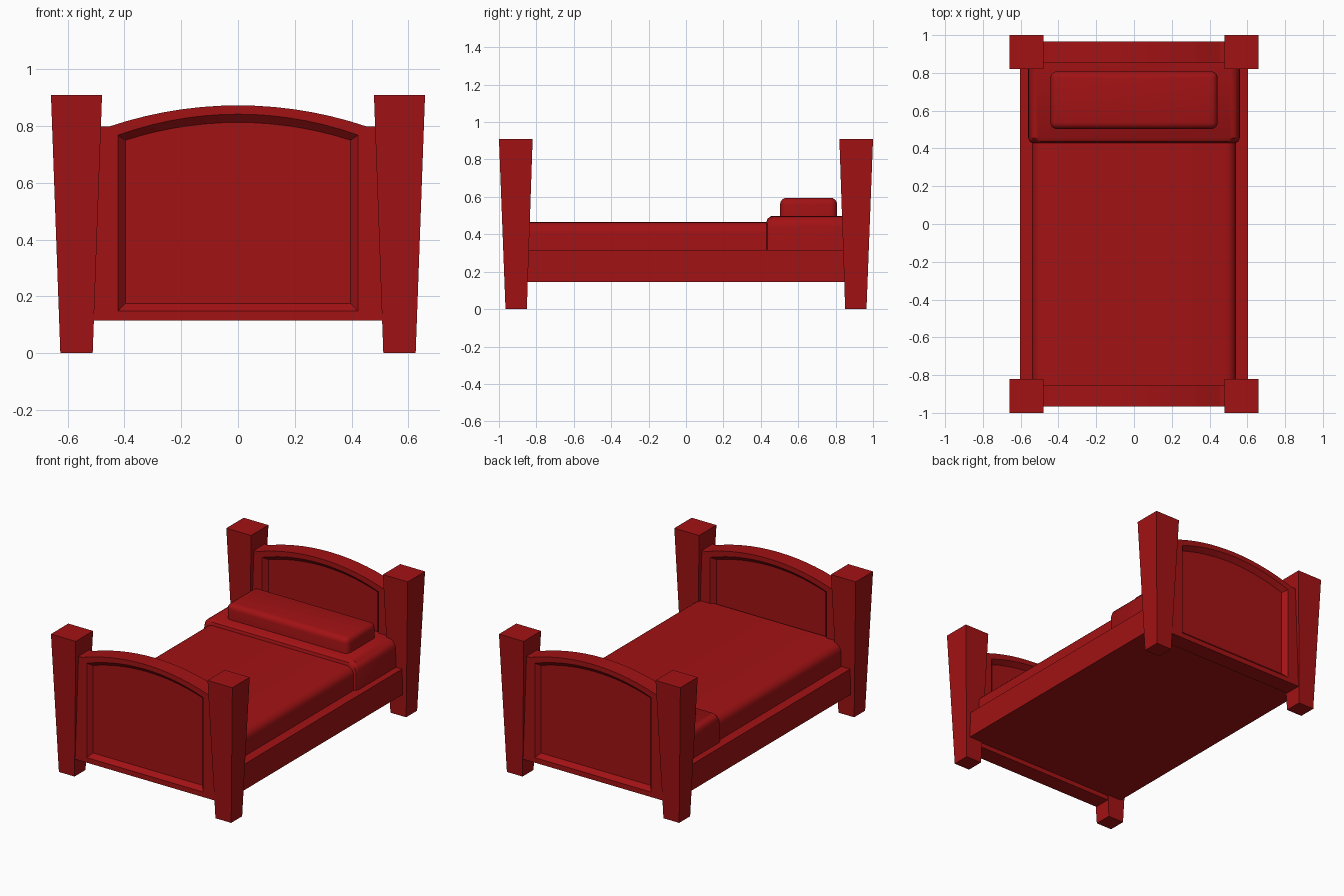
import bpy, bmesh, math

if "Cube" in bpy.data.objects:
    bpy.data.objects.remove(bpy.data.objects["Cube"])

red = bpy.data.materials.new("red")
red.diffuse_color = (0.36, 0.006, 0.007, 1)
red.use_nodes = True
red.node_tree.nodes["Principled BSDF"].inputs["Base Color"].default_value = red.diffuse_color


def finish(name, bm, smooth=False):
    bmesh.ops.recalc_face_normals(bm, faces=bm.faces)
    me = bpy.data.meshes.new(name)
    bm.to_mesh(me)
    bm.free()
    ob = bpy.data.objects.new(name, me)
    bpy.context.collection.objects.link(ob)
    me.materials.append(red)
    if smooth:
        bpy.ops.object.select_all(action='DESELECT')
        ob.select_set(True)
        bpy.context.view_layer.objects.active = ob
        bpy.ops.object.shade_smooth_by_angle(angle=math.radians(35))
    return ob


def loft(name, rings, smooth=False):
    """Bridge rings of equal vertex count and cap both ends."""
    bm = bmesh.new()
    loops = [[bm.verts.new(p) for p in ring] for ring in rings]
    n = len(loops[0])
    for a, b in zip(loops, loops[1:]):
        for i in range(n):
            j = (i + 1) % n
            bm.faces.new((a[i], a[j], b[j], b[i]))
    bm.faces.new(loops[0])
    bm.faces.new(loops[-1])
    return finish(name, bm, smooth)


def box(name, lo, hi):
    rect = [(lo[0], lo[1]), (hi[0], lo[1]), (hi[0], hi[1]), (lo[0], hi[1])]
    return loft(name, [[(x, y, z) for x, y in rect] for z in (lo[2], hi[2])])


# Tapered corner posts
def post_ring(cx, cy, h, z):
    return [(cx + h * a, cy + h * b, z) for a, b in ((-1, -1), (1, -1), (1, 1), (-1, 1))]


for sx, side in ((-1, "left"), (1, "right")):
    for sy, end in ((-1, "front"), (1, "back")):
        loft(f"{end}_{side}_post", [post_ring(sx * 0.569, sy * 0.908, 0.057, 0),
                                    post_ring(sx * 0.569, sy * 0.91, 0.09, 0.91)])


# Arched boards with a bevelled recessed panel on both faces
def board_ring(y, side, bottom, shoulder, half, spring, crown, n=14):
    s = crown - spring
    r = (half * half + s * s) / (2 * s)
    arch = []
    for i in range(n + 1):
        x = half * (1 - 2 * i / n)
        arch.append((x, y, crown - r + math.sqrt(r * r - x * x)))
    return [(-side, y, bottom), (side, y, bottom), (side, y, shoulder)] + arch + [(-side, y, shoulder)]


outer = (0.525, 0.115, 0.798, 0.455, 0.798, 0.873)
rim = (0.423, 0.148, 0.5, 0.423, 0.768, 0.842)
panel = (0.397, 0.175, 0.5, 0.397, 0.75, 0.813)
for name, cy in (("footboard", -0.91), ("headboard", 0.91)):
    steps = ((-0.027, panel), (-0.055, rim), (-0.055, outer),
             (0.055, outer), (0.055, rim), (0.027, panel))
    loft(name, [board_ring(cy + dy, *shape) for dy, shape in steps])

# Bed base with side rails
box("bed_base", (-0.604, -0.88, 0.145), (0.604, 0.88, 0.315))


# Mattress and turned-down cover, rounded along the long edges
def cover_ring(y, w, top, r=0.055, n=5):
    half = [(w - r + r * math.cos(t), top - r + r * math.sin(t))
            for t in (math.pi / 2 * i / n for i in range(n + 1))]
    right = [(w, 0.30)] + half
    return [(x, y, z) for x, z in right] + [(-x, y, z) for x, z in reversed(right)]


loft("mattress", [cover_ring(-0.87, 0.54, 0.465), cover_ring(0.45, 0.54, 0.465)], True)
loft("cover_fold", [cover_ring(0.43, 0.541, 0.467), cover_ring(0.436, 0.552, 0.484),
                    cover_ring(0.455, 0.56, 0.497), cover_ring(0.87, 0.56, 0.497)], True)

# Pillow
pillow = box("pillow", (-0.443, 0.503, 0.48), (0.443, 0.808, 0.595))
bm = bmesh.new()
bm.from_mesh(pillow.data)
edges = [e for e in bm.edges if max(v.co.z for v in e.verts) > 0.55]
bmesh.ops.bevel(bm, geom=edges, offset=0.035, segments=4, profile=0.5, affect='EDGES')
bm.to_mesh(pillow.data)
bm.free()
bpy.context.view_layer.objects.active = pillow
bpy.ops.object.select_all(action='DESELECT')
pillow.select_set(True)
bpy.ops.object.shade_smooth_by_angle(angle=math.radians(35))
